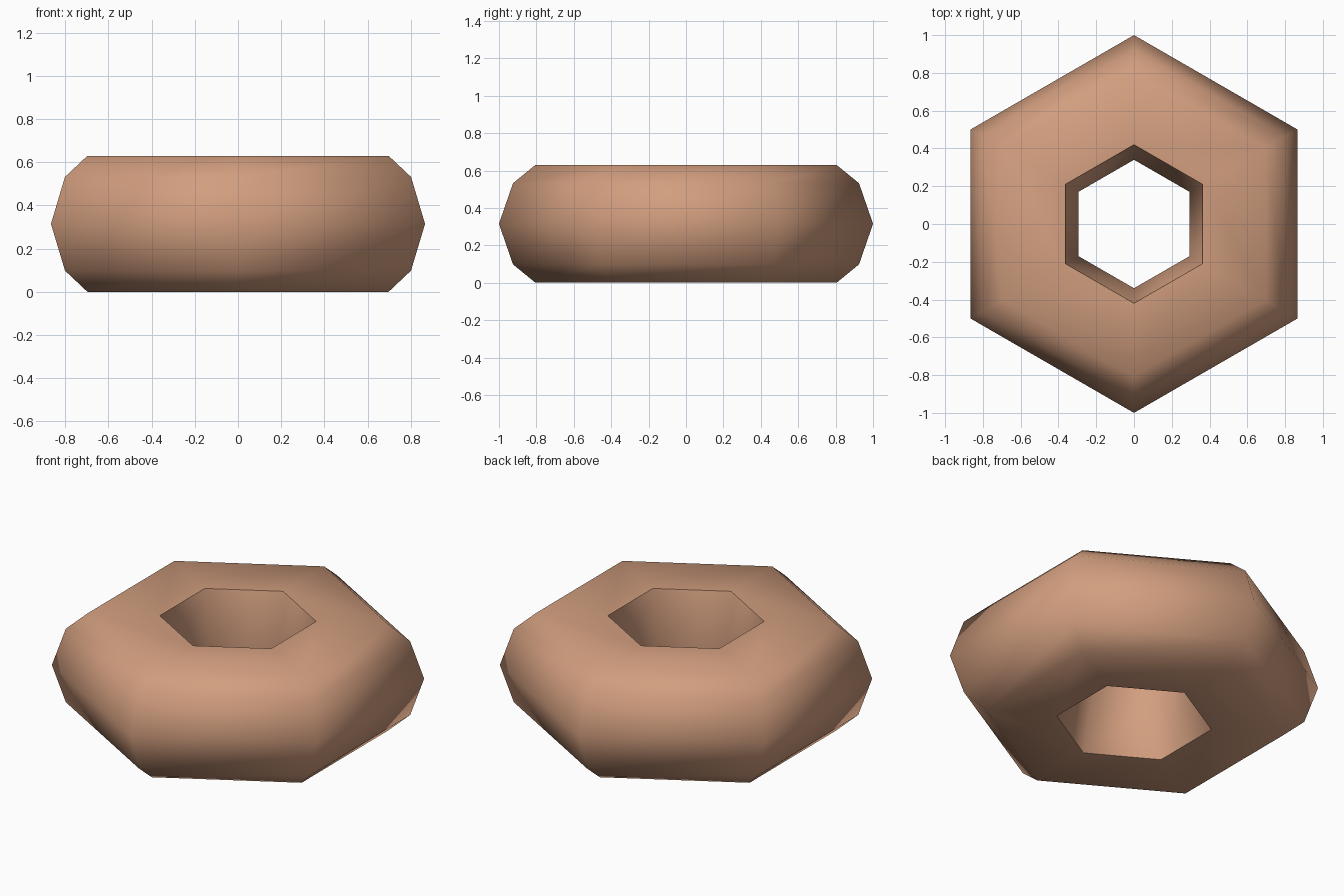
import bpy, bmesh, math

if "Cube" in bpy.data.objects:
    bpy.data.objects.remove(bpy.data.objects["Cube"])

SIDES = 6
H = 0.63
# cross-section (radius, height), closed loop starting at the outer rim
PROFILE = [(1.0, H / 2), (0.925, 0.532), (0.805, H), (0.42, H),
           (0.34, H / 2), (0.42, 0.0), (0.805, 0.0), (0.925, 0.098)]

# sweep the cross-section round a hexagon with a corner on +y
bm = bmesh.new()
rings = []
for i in range(SIDES):
    a = math.pi / 2 + i * math.tau / SIDES
    rings.append([bm.verts.new((r * math.cos(a), r * math.sin(a), z))
                  for r, z in PROFILE])
n = len(PROFILE)
for i in range(SIDES):
    p, q = rings[i], rings[(i + 1) % SIDES]
    for j in range(n):
        k = (j + 1) % n
        bm.faces.new((p[j], q[j], q[k], p[k]))
bmesh.ops.recalc_face_normals(bm, faces=bm.faces)

mesh = bpy.data.meshes.new("hexagonal_ring")
bm.to_mesh(mesh)
bm.free()
ring = bpy.data.objects.new("hexagonal_ring", mesh)
bpy.context.collection.objects.link(ring)

# warm tan colour
tan = bpy.data.materials.new("warm_tan")
tan.diffuse_color = (0.64, 0.34, 0.21, 1.0)
tan.use_nodes = True
tan.node_tree.nodes["Principled BSDF"].inputs["Base Color"].default_value = tan.diffuse_color
mesh.materials.append(tan)

# smooth everywhere except the rims of the hole
bpy.context.view_layer.objects.active = ring
ring.select_set(True)
bpy.ops.object.shade_smooth_by_angle(angle=math.radians(70))
